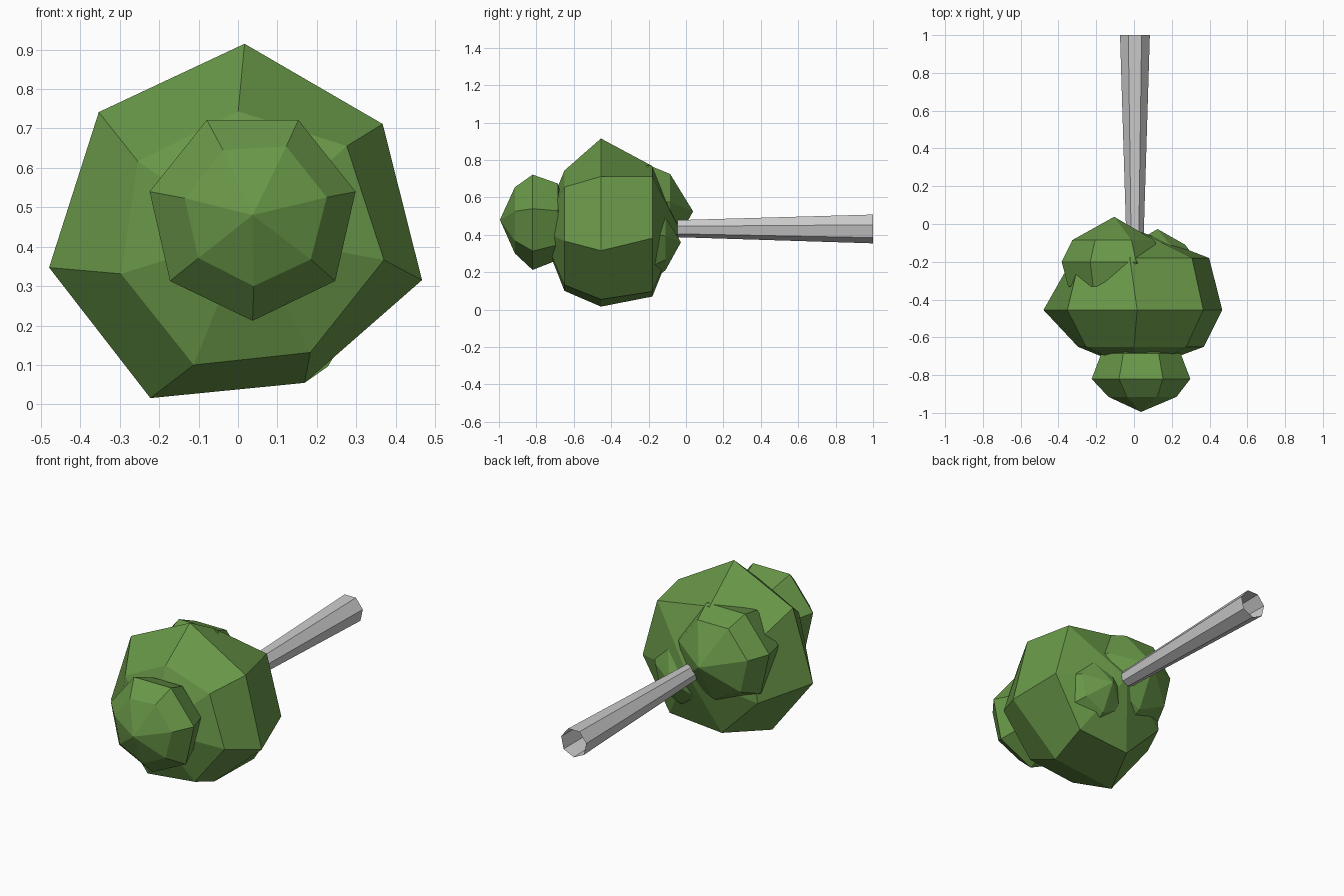
import bpy
from math import cos, sin, radians, tau

if "Cube" in bpy.data.objects:
    bpy.data.objects.remove(bpy.data.objects["Cube"])

SIDES = 7

leaf = bpy.data.materials.new("leaf_green")
leaf.diffuse_color = (0.14, 0.31, 0.065, 1)
leaf.use_nodes = True
leaf.node_tree.nodes["Principled BSDF"].inputs["Base Color"].default_value = leaf.diffuse_color


def ring(y, cx, cz, r, phase):
    """Seven points round the y axis; r is one radius or a list of seven."""
    radii = r if isinstance(r, list) else [r] * SIDES
    return [(cx + q * cos(radians(phase) - tau * i / SIDES), y,
             cz + q * sin(radians(phase) - tau * i / SIDES))
            for i, q in enumerate(radii)]


def loft(name, rings, front=None, back=None, mat=None):
    """Join rings (ordered front to back), closing with optional pole points."""
    verts = [p for rg in rings for p in rg]
    faces = []
    n = len(rings)
    for k in range(n - 1):
        for i in range(SIDES):
            j = (i + 1) % SIDES
            a, b = k * SIDES, (k + 1) * SIDES
            faces.append((a + i, b + i, b + j, a + j))
    if front:
        verts.append(front)
        p = len(verts) - 1
        faces += [(p, i, (i + 1) % SIDES) for i in range(SIDES)]
    if back:
        verts.append(back)
        p, b = len(verts) - 1, (n - 1) * SIDES
        faces += [(p, b + (i + 1) % SIDES, b + i) for i in range(SIDES)]
    # reverse winding so normals point outwards
    faces = [tuple(reversed(f)) for f in faces]
    me = bpy.data.meshes.new(name)
    me.from_pydata(verts, [], faces)
    me.update()
    import bmesh
    bm = bmesh.new()
    bm.from_mesh(me)
    bmesh.ops.recalc_face_normals(bm, faces=bm.faces)
    bm.to_mesh(me)
    bm.free()
    ob = bpy.data.objects.new(name, me)
    bpy.context.collection.objects.link(ob)
    if mat:
        me.materials.append(mat)
    return ob


# Main foliage ball
loft("main_foliage", [
    ring(-0.65, 0.02, 0.424, [.32, .345, .355, .335, .35, .33, .335], 93.5),
    ring(-0.455, 0.0, 0.439, [.476, .457, .483, .42, .478, .488, .465], 88),
    ring(-0.18, 0.02, 0.42, [.35, .41, .38, .385, .37, .365, .36], 97),
], (0.02, -0.78, 0.43), (0.02, -0.035, 0.43), leaf)

# Crown tuft at the tip
FLAT = 90 + 180 / SIDES
loft("crown_foliage", [
    ring(-0.915, 0.04, 0.483, [.18, .19, .19, .185, .183, .18, .18], FLAT),
    ring(-0.82, 0.037, 0.48, 0.268, FLAT),
    ring(-0.685, 0.037, 0.48, 0.215, FLAT),
], (0.037, -0.995, 0.48), (0.037, -0.63, 0.48), leaf)

# Larger tuft beside the trunk
loft("side_foliage", [
    ring(-0.33, -0.11, 0.52, 0.245, FLAT),
    ring(-0.20, -0.11, 0.52, 0.28, FLAT),
    ring(-0.085, -0.11, 0.525, 0.222, FLAT),
], (-0.11, -0.40, 0.52), (-0.105, 0.038, 0.525), leaf)

# Smaller tuft on the other side of the trunk
loft("small_foliage", [
    ring(-0.27, 0.125, 0.36, 0.16, FLAT),
    ring(-0.19, 0.125, 0.36, 0.21, FLAT),
    ring(-0.11, 0.125, 0.36, 0.15, FLAT),
], (0.125, -0.32, 0.36), (0.125, -0.027, 0.36), leaf)

# Tapered, open-ended trunk
loft("trunk", [
    ring(-0.045, 0.005, 0.435, 0.048, FLAT),
    ring(1.0, 0.005, 0.435, 0.081, FLAT),
])
